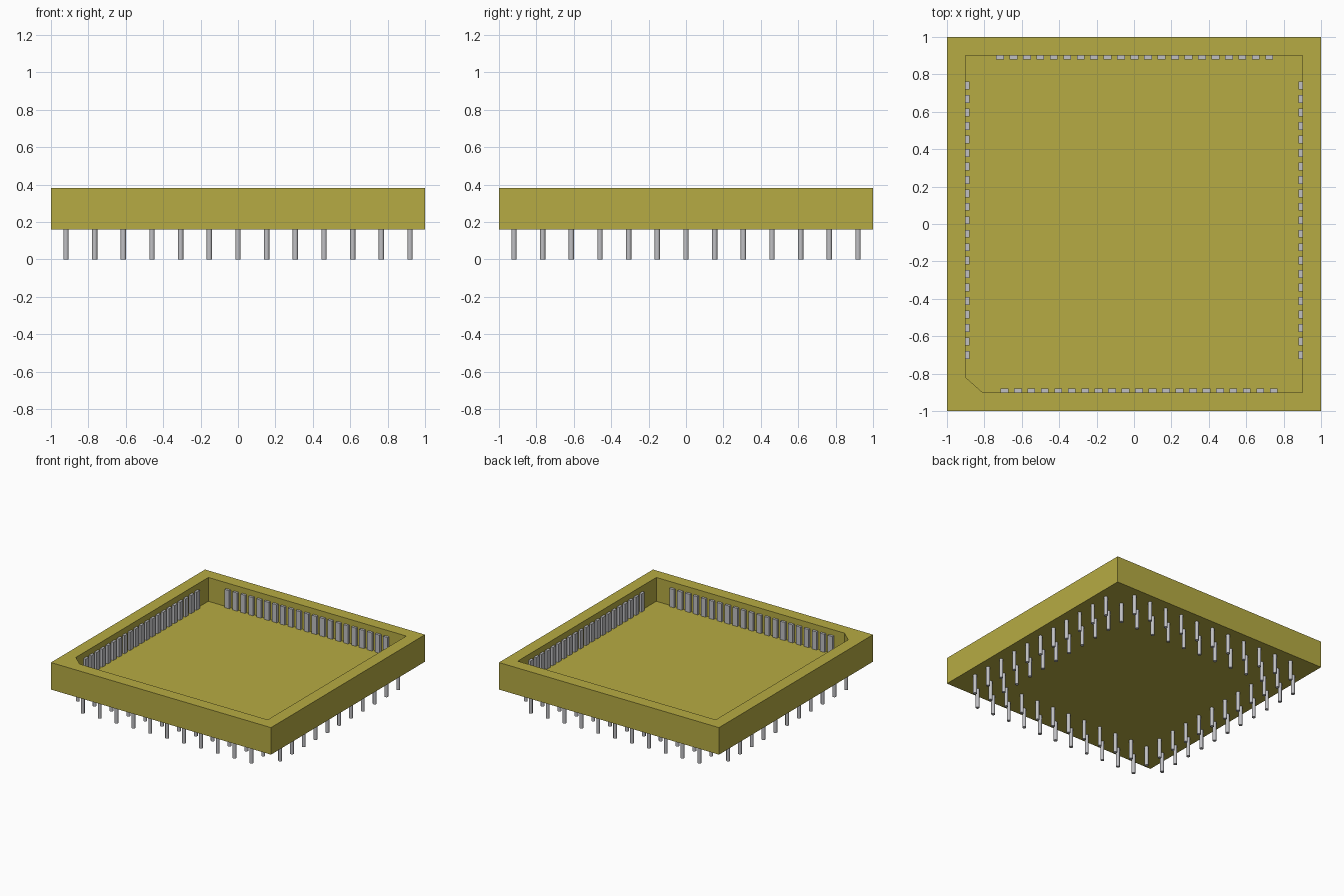
import bpy, bmesh, math
from mathutils import Matrix, Vector

cube = bpy.data.objects.get("Cube")
if cube:
    bpy.data.objects.remove(cube, do_unlink=True)


def make_material(name, rgb, metallic=0.0):
    mat = bpy.data.materials.new(name)
    mat.use_nodes = True
    color = (*rgb, 1.0)
    mat.diffuse_color = color
    mat.node_tree.nodes["Principled BSDF"].inputs["Base Color"].default_value = color
    return mat


def make_object(name, bm, mat):
    bmesh.ops.recalc_face_normals(bm, faces=bm.faces)
    mesh = bpy.data.meshes.new(name)
    bm.to_mesh(mesh)
    bm.free()
    mesh.materials.append(mat)
    obj = bpy.data.objects.new(name, mesh)
    bpy.context.collection.objects.link(obj)
    return obj


plastic = make_material("olive plastic", (0.47, 0.41, 0.056))
metal = make_material("pin metal", (0.53, 0.53, 0.55))

BASE, FLOOR, TOP = 0.16, 0.186, 0.382

# Socket body: square tray with one chamfered recess corner
bm = bmesh.new()
outer = [(-1, -1), (1, -1), (1, 1), (-1, 1)]
inner = [(-0.81, -0.9), (0.9, -0.9), (0.9, 0.9), (-0.9, 0.9), (-0.9, -0.82)]


def ring(points, z):
    return [bm.verts.new((x, y, z)) for x, y in points]


def wall(low, high):
    for i in range(len(low)):
        j = (i + 1) % len(low)
        bm.faces.new((low[i], low[j], high[j], high[i]))


out_low, out_high = ring(outer, BASE), ring(outer, TOP)
in_low, in_high = ring(inner, FLOOR), ring(inner, TOP)
wall(out_low, out_high)
wall(in_low, in_high)
bm.faces.new(out_low)
bm.faces.new(in_low)
# Rim: one quad per side and a triangle at the chamfer
for i in range(4):
    bm.faces.new((out_high[i], out_high[(i + 1) % 4], in_high[i + 1], in_high[i]))
bm.faces.new((out_high[0], in_high[0], in_high[4]))
make_object("socket_body", bm, plastic)

# Contact strips: 21 along each inner wall
STEP = 0.072
height = 0.335 - FLOOR
sides = [("front", -0.89, 0.027, True), ("back", 0.89, 0.003, True),
         ("right", -0.89, 0.02, False), ("left", 0.89, 0.02, False)]
for side, offset, middle, along_x in sides:
    bm = bmesh.new()
    for i in range(21):
        t = middle + (i - 10) * STEP
        x, y = (t, offset) if along_x else (offset, t)
        sx, sy = (0.042, 0.02) if along_x else (0.02, 0.042)
        place = Matrix.Translation((x, y, FLOOR + height / 2))
        bmesh.ops.create_cube(bm, size=1, matrix=place @ Matrix.Diagonal((sx, sy, height, 1)))
    make_object(side + "_contacts", bm, metal)

# Solder pins: two square rings on a 13 by 13 grid, outer corners left empty
PITCH = 0.1533
for name, reach in (("outer_pins", 6), ("inner_pins", 5)):
    bm = bmesh.new()
    for i in range(-reach, reach + 1):
        for j in range(-reach, reach + 1):
            on_ring = max(abs(i), abs(j)) == reach
            empty_corner = reach == 6 and abs(i) == abs(j)
            if on_ring and not empty_corner:
                bmesh.ops.create_cone(
                    bm, cap_ends=True, segments=12, radius1=0.0145, radius2=0.0145,
                    depth=BASE + 0.005,
                    matrix=Matrix.Translation((i * PITCH, j * PITCH, (BASE + 0.005) / 2)))
    pins = make_object(name, bm, metal)
    bpy.ops.object.select_all(action='DESELECT')
    pins.select_set(True)
    bpy.context.view_layer.objects.active = pins
    bpy.ops.object.shade_smooth_by_angle(angle=math.radians(40))
